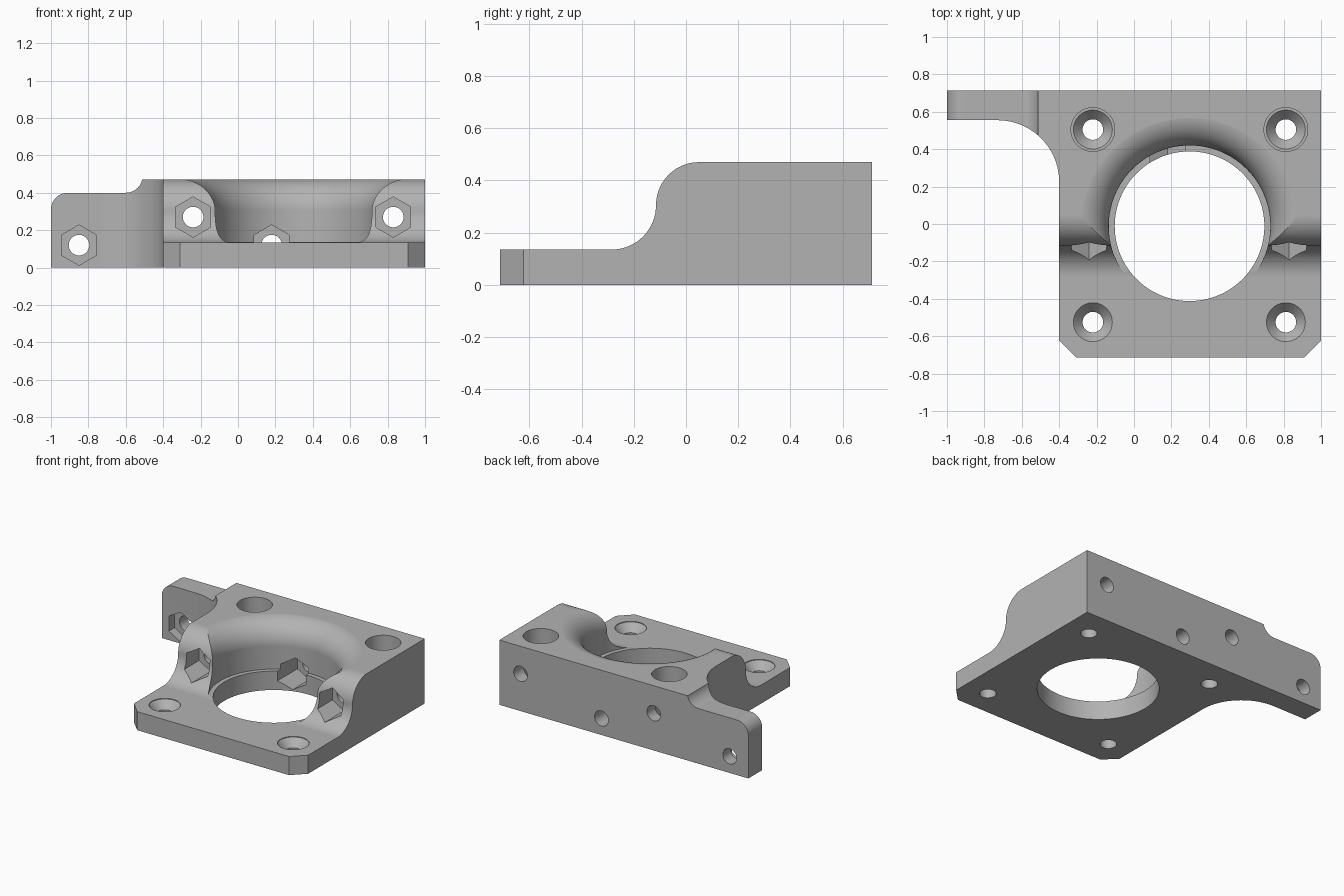
import bpy, bmesh
from math import sin, cos, pi, radians
from mathutils import Matrix

cube = bpy.data.objects.get("Cube")
if cube:
    bpy.data.objects.remove(cube)


def arc(cx, cy, r, start, end, steps=24):
    """Points along an arc, angles in degrees."""
    angles = [radians(start + (end - start) * i / steps) for i in range(steps + 1)]
    return [(cx + r * cos(a), cy + r * sin(a)) for a in angles]


def finish(bm, name):
    bmesh.ops.recalc_face_normals(bm, faces=bm.faces)
    mesh = bpy.data.meshes.new(name)
    bm.to_mesh(mesh)
    bm.free()
    obj = bpy.data.objects.new(name, mesh)
    bpy.context.collection.objects.link(obj)
    return obj


def prism(name, outline, place, low, high):
    """Extrude a closed outline; place(u, v, w) maps it into space."""
    bm = bmesh.new()
    face = bm.faces.new([bm.verts.new(place(u, v, low)) for u, v in outline])
    moved = bmesh.ops.extrude_face_region(bm, geom=[face])["geom"]
    shift = place(0, 0, high - low)
    verts = [g for g in moved if isinstance(g, bmesh.types.BMVert)]
    bmesh.ops.translate(bm, verts=verts, vec=shift)
    return finish(bm, name)


def lathe(name, profile, matrix, sides=64):
    """Revolve (radius, height) points around z, then place the solid."""
    bm = bmesh.new()
    verts = [bm.verts.new((0, r, z)) for r, z in profile]
    edges = [bm.edges.new(pair) for pair in zip(verts, verts[1:])]
    bmesh.ops.spin(bm, geom=verts + edges, cent=(0, 0, 0), axis=(0, 0, 1),
                   angle=2 * pi, steps=sides)
    bmesh.ops.remove_doubles(bm, verts=bm.verts, dist=1e-5)
    bm.transform(matrix)
    return finish(bm, name)


def rod(name, radius, low, high, matrix, sides=40):
    return lathe(name, [(0, low), (radius, low), (radius, high), (0, high)], matrix, sides)


def combine(target, tool, operation="DIFFERENCE"):
    mod = target.modifiers.new("cut", "BOOLEAN")
    mod.operation, mod.solver, mod.object = operation, "EXACT", tool
    bpy.context.view_layer.objects.active = target
    bpy.ops.object.modifier_apply(modifier=mod.name)
    bpy.data.objects.remove(tool)


# Plan outline: chamfered plate with a filleted side arm
plan = [(-0.31, -0.713), (0.91, -0.713), (1, -0.623), (1, 0.713), (-1, 0.713), (-1, 0.555)]
plan += arc(-0.73, 0.225, 0.33, 90, 0) + [(-0.4, -0.623)]
body = prism("mount_body", plan, lambda u, v, w: (u, v, w), -0.1, 0.6)

# Side profile: low front plate sweeping up to the tall rear block
side = [(-0.9, 0), (0.9, 0), (0.9, 0.47)] + arc(0.05, 0.305, 0.165, 90, 180)
side += arc(-0.285, 0.305, 0.17, 0, -90) + [(-0.9, 0.135)]
combine(body, prism("side_profile", side, lambda u, v, w: (w, u, v), -1.2, 1.2), "INTERSECT")

# Front profile: rounded lower arm
front = [(-1.2, -0.1), (1.2, -0.1), (1.2, 0.6), (-0.51, 0.6)]
front += arc(-0.6, 0.49, 0.09, 0, -90) + arc(-0.91, 0.31, 0.09, 90, 180) + [(-1.2, 0.31)]
combine(body, prism("front_profile", front, lambda u, v, w: (u, w, v), -0.9, 0.9), "INTERSECT")

# Main bore with a small ledge and a flared mouth
bore = [(0, -0.1), (0.4, -0.1), (0.4, 0.137), (0.432, 0.137)]
bore += arc(0.597, 0.306, 0.165, 180, 90) + [(0.597, 0.6), (0, 0.6)]
combine(body, lathe("bore", bore, Matrix.Translation((0.297, -0.012, 0)), 128))

# Vertical countersunk screw holes, counterbored in the tall block
for x in (-0.22, 0.812):
    for y, head in ((0.505, 0.117), (-0.525, 0.104)):
        screw = [(0, -0.1), (0.055, -0.1), (0.055, 0.075), (0.104, 0.13)]
        screw += [(head, 0.13), (head, 0.6), (0, 0.6)]
        combine(body, lathe("screw_hole", screw, Matrix.Translation((x, y, 0)), 48))

# Horizontal bolt holes with hexagonal nut pockets: x, z, pocket start, pocket floor
for x, z, start, floor in ((-0.85, 0.12, 0.3, 0.62), (-0.24, 0.27, -0.5, 0.03),
                           (0.83, 0.27, -0.5, 0.03), (0.18, 0.12, 0.05, 0.56)):
    along_y = Matrix.Translation((x, 0, z)) @ Matrix.Rotation(-pi / 2, 4, "X")
    combine(body, rod("bolt_hole", 0.055, start, 0.9, along_y))
    combine(body, rod("nut_pocket", 0.108, start, floor, along_y, 6))

# Plain grey finish
grey = bpy.data.materials.new("grey_plastic")
grey.use_nodes = True
colour = (0.45, 0.45, 0.45, 1)
grey.diffuse_color = colour
grey.node_tree.nodes["Principled BSDF"].inputs["Base Color"].default_value = colour
body.data.materials.clear()
body.data.materials.append(grey)

# Smooth curved walls, crisp edges
bpy.ops.object.select_all(action="DESELECT")
body.select_set(True)
bpy.context.view_layer.objects.active = body
bpy.ops.object.shade_smooth_by_angle(angle=radians(25))
weighted = body.modifiers.new("even_shading", "WEIGHTED_NORMAL")
weighted.keep_sharp = True
